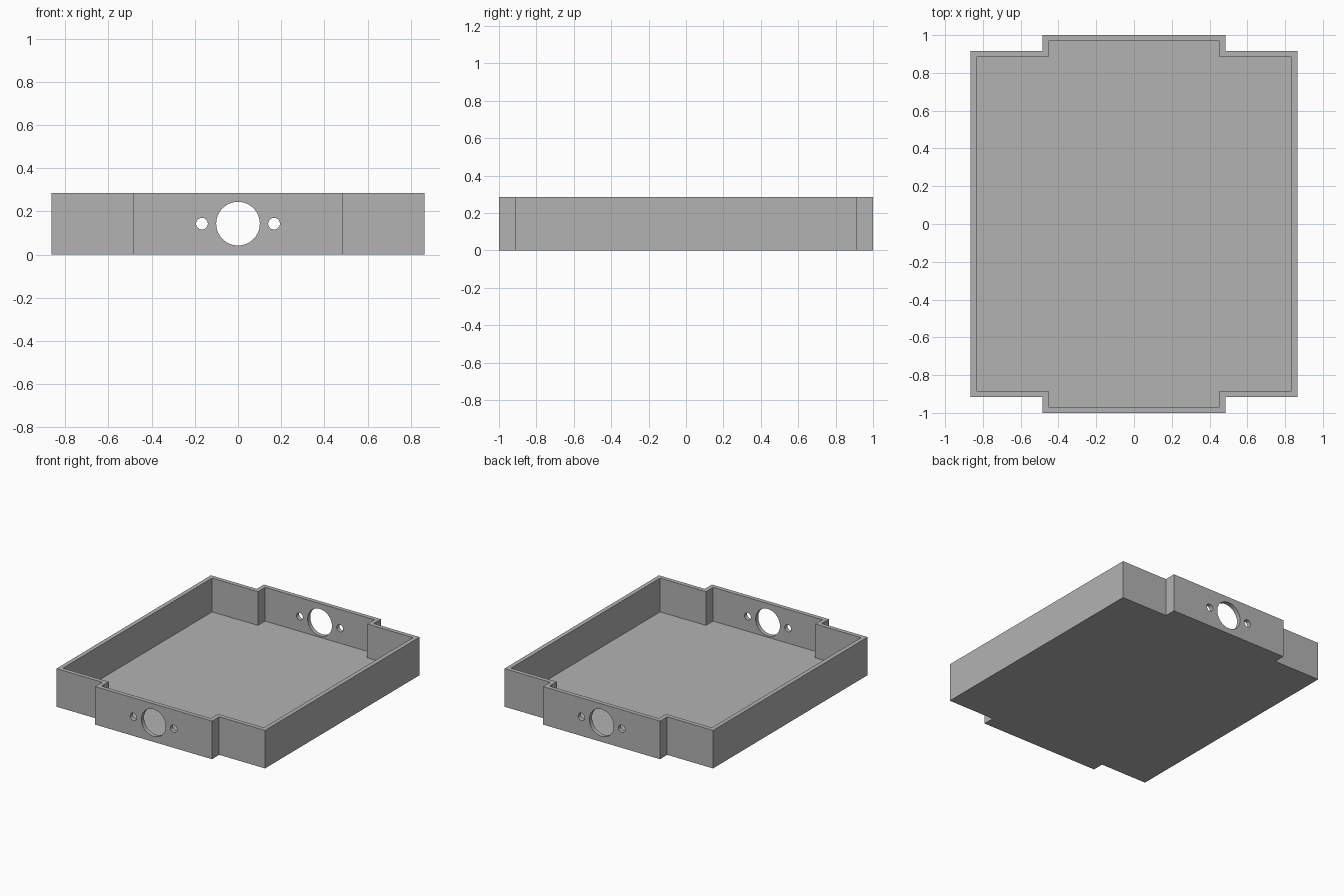
import bpy
import bmesh
from math import pi

HEIGHT = 0.285
WALL = 0.032
HALF_X, HALF_Y = 0.865, 1.0      # overall half sizes
TAB_X, BODY_Y = 0.485, 0.915     # end tab half width, body half length
HOLE_Z = 0.143

cube = bpy.data.objects.get("Cube")
if cube:
    bpy.data.objects.remove(cube, do_unlink=True)

grey = bpy.data.materials.new("plain grey")
grey.use_nodes = True
colour = (0.45, 0.45, 0.45, 1)
grey.diffuse_color = colour
grey.node_tree.nodes["Principled BSDF"].inputs["Base Color"].default_value = colour


def stepped_block(name, inset, bottom, top):
    """Extrude the rectangular outline with a shallow tab on each end."""
    hx, hy, tx, by = (v - inset for v in (HALF_X, HALF_Y, TAB_X, BODY_Y))
    quarter = [(hx, by), (tx, by), (tx, hy)]
    half = quarter + [(-x, y) for x, y in reversed(quarter)]
    outline = half + [(-x, -y) for x, y in half]
    bm = bmesh.new()
    base = bm.faces.new([bm.verts.new((x, y, bottom)) for x, y in outline])
    ext = bmesh.ops.extrude_face_region(bm, geom=[base])
    moved = [v for v in ext["geom"] if isinstance(v, bmesh.types.BMVert)]
    bmesh.ops.translate(bm, verts=moved, vec=(0, 0, top - bottom))
    bmesh.ops.recalc_face_normals(bm, faces=bm.faces)
    mesh = bpy.data.meshes.new(name)
    bm.to_mesh(mesh)
    bm.free()
    mesh.materials.append(grey)
    obj = bpy.data.objects.new(name, mesh)
    bpy.context.collection.objects.link(obj)
    return obj


def drill(name, x, radius):
    """Cylinder running through both end walls."""
    bpy.ops.mesh.primitive_cylinder_add(vertices=64, radius=radius, depth=3,
                                        location=(x, 0, HOLE_Z),
                                        rotation=(pi / 2, 0, 0))
    obj = bpy.context.object
    obj.name = name
    obj.data.materials.append(grey)
    return obj


# Tray body, hollowed from above and drilled through the end tabs
tray = stepped_block("tray", 0, 0, HEIGHT)
cutters = [
    stepped_block("cavity_cutter", WALL, WALL, HEIGHT + 0.1),
    drill("centre_hole_cutter", 0, 0.101),
    drill("left_screw_hole_cutter", 0.167, 0.027),
    drill("right_screw_hole_cutter", -0.167, 0.027),
]
for cutter in cutters:
    mod = tray.modifiers.new(cutter.name, "BOOLEAN")
    mod.operation = "DIFFERENCE"
    mod.solver = "EXACT"
    mod.object = cutter
    cutter.hide_render = True
    cutter.hide_viewport = True

# Apply the cuts, then smooth only the round hole walls
bpy.ops.object.select_all(action="DESELECT")
bpy.context.view_layer.objects.active = tray
tray.select_set(True)
for cutter in cutters:
    bpy.ops.object.modifier_apply(modifier=cutter.name)
    bpy.data.objects.remove(cutter, do_unlink=True)
bpy.ops.object.shade_smooth_by_angle(angle=pi / 6)
